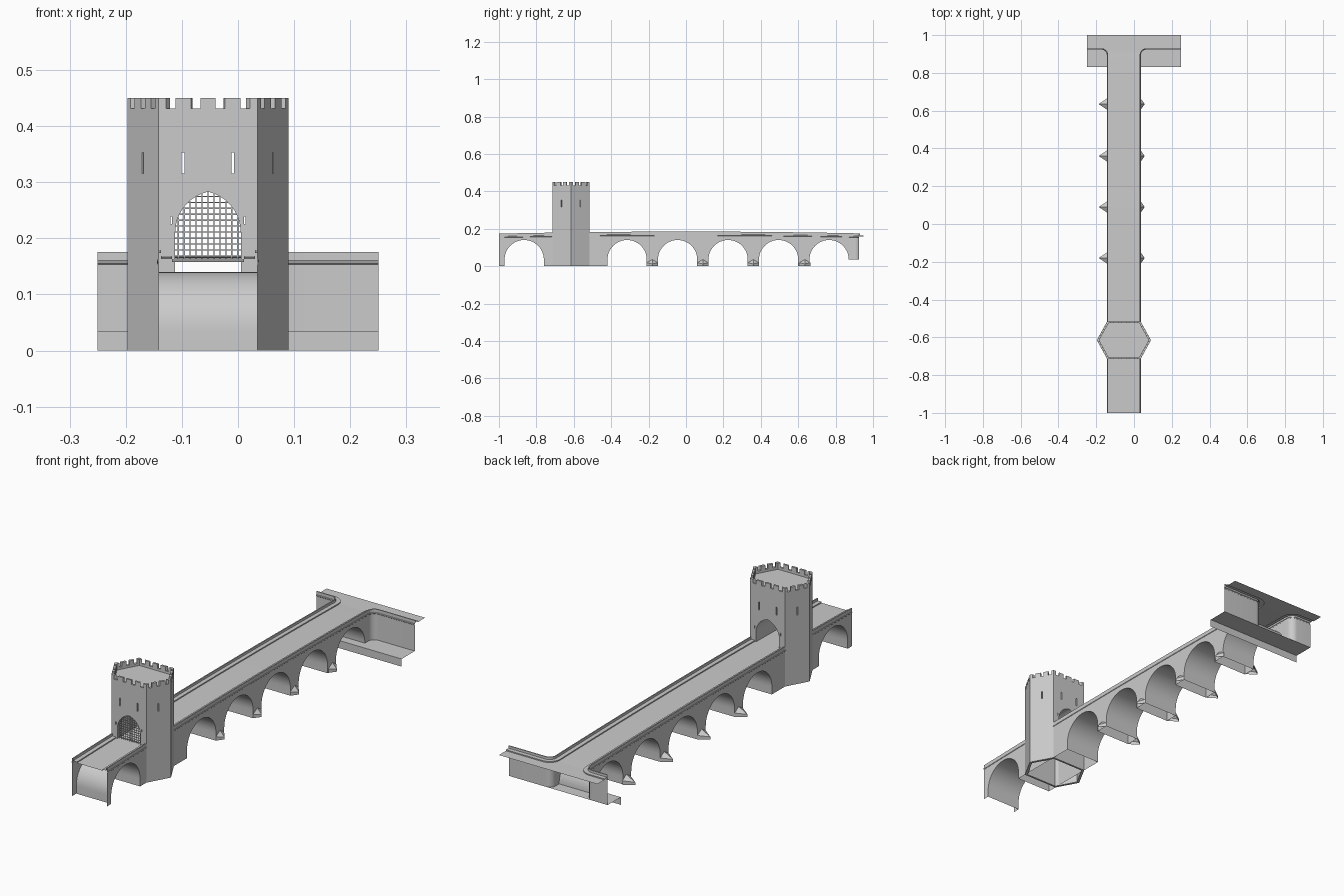
import bpy, bmesh
from math import sin, cos, pi, sqrt, atan2
from mathutils import Matrix, Vector

if "Cube" in bpy.data.objects:
    bpy.data.objects.remove(bpy.data.objects["Cube"])

XC, HW = -0.0535, 0.0885          # bridge centre line and half width
SPRING, R = 0.035, 0.105          # arch springing height and radius
CENTRES = [-0.865, -0.315, -0.045, 0.225, 0.495, 0.765]
YC = -0.615                       # tower centre
BEND = 0.03                       # rounded corner at the bank


def top(y):
    return 0.185 - 0.011 * y * y


def obj(name, verts, faces, smooth=False):
    me = bpy.data.meshes.new(name)
    me.from_pydata([tuple(v) for v in verts], [], faces)
    bm = bmesh.new()
    bm.from_mesh(me)
    bmesh.ops.remove_doubles(bm, verts=bm.verts, dist=1e-5)
    bmesh.ops.recalc_face_normals(bm, faces=bm.faces)
    bm.to_mesh(me)
    bm.free()
    o = bpy.data.objects.new(name, me)
    bpy.context.collection.objects.link(o)
    bpy.ops.object.select_all(action='DESELECT')
    o.select_set(True)
    bpy.context.view_layer.objects.active = o
    if smooth:
        bpy.ops.object.shade_smooth_by_angle(angle=0.6)
    return o


def loft(name, rows, smooth=False):
    """Quad sheet through rows of equally many points."""
    n = len(rows[0])
    faces = [(i * n + j, i * n + j + 1, (i + 1) * n + j + 1, (i + 1) * n + j)
             for i in range(len(rows) - 1) for j in range(n - 1)]
    return obj(name, [p for r in rows for p in r], faces, smooth)


def boxes(name, items):
    """Boxes from (centre, size, z rotation)."""
    bm = bmesh.new()
    for c, s, a in items:
        bmesh.ops.create_cube(bm, size=1, matrix=Matrix.Translation(c) @ Matrix.Rotation(a, 4, 'Z')
                              @ Matrix.Diagonal((*s, 1)))
    me = bpy.data.meshes.new(name)
    bm.to_mesh(me)
    bm.free()
    o = bpy.data.objects.new(name, me)
    bpy.context.collection.objects.link(o)
    return o


# Arch vaults, and the lower outline of the side walls
outline = [(-1, 0)]
for c in CENTRES:
    foot = SPRING if c > 0.7 else 0
    arc = [(c - R * cos(pi * i / 24), SPRING + R * sin(pi * i / 24)) for i in range(25)]
    curve = [(c - R, 0)] + arc + [(c + R, foot)]
    outline += curve
    loft("arch_vault", [[(XC - HW, y, z), (XC + HW, y, z)] for y, z in curve], True)
    if c == CENTRES[0]:
        outline += [(YC - 0.1, 0), (YC + 0.1, 0)]
outline.append((0.925 - BEND, SPRING))

for s in (-1, 1):
    xs = XC + s * HW

    def arc_pt(a, d):
        return (xs + s * BEND - s * (BEND + d) * cos(a), 0.925 - BEND + (BEND + d) * sin(a))

    angles = [pi / 2 * i / 8 for i in range(9)]
    # Side wall with arch openings, turning into the bank wall
    path = [(xs, y, z) for y, z in outline] + [(*arc_pt(a, 0), SPRING) for a in angles[1:]]
    path.append((s * 0.25, 0.925, SPRING))
    loft("side_wall", [[(x, y, z), (x, y, top(y) - 0.022)] for x, y, z in path], True)

    # String course, parapet and kerb swept along the deck edge
    section = [(0, -0.022), (-0.002, -0.02), (-0.002, -0.016), (0, -0.015), (0, 0), (0.005, 0),
               (0.005, -0.011), (0.024, -0.011), (0.024, -0.016)]
    ys = [-1 + (1.925 - BEND) * i / 32 for i in range(33)]
    rows = [[(xs - s * d, y, top(y) + h) for d, h in section] for y in ys]
    rows += [[(*arc_pt(a, d), top(0.925) + h) for d, h in section] for a in angles[1:]]
    rows.append([(s * 0.25, 0.925 + d, top(0.925) + h) for d, h in section])
    loft("parapet_and_kerb", rows, True)

    # Half of the roadway
    inner = [r[-1] for r in rows[:-1]]
    loft("roadway", [[p, (XC, p[1], p[2])] for p in inner], True)

    # Pointed cutwaters, larger on the left side
    dep = 0.045 if s < 0 else 0.022
    for y in (-0.18, 0.09, 0.36, 0.635):
        v = [(xs, y - 0.03, 0), (xs + s * dep, y, 0), (xs, y + 0.03, 0),
             (xs, y - 0.03, 0.018), (xs + s * dep, y, 0.012), (xs, y + 0.03, 0.018), (xs, y, 0.036)]
        obj("cutwater", v, [(0, 1, 4, 3), (1, 2, 5, 4), (3, 4, 6), (4, 5, 6)])

# Cross road and lower quay at the far bank
zr = top(0.925) - 0.016
loft("cross_road", [[(-0.25, y, zr), (0.25, y, zr)] for y in (0.949, 1)])
loft("quay", [[(-0.25, y, z), (0.25, y, z)] for y, z in ((0.83, 0), (0.83, SPRING), (0.925, SPRING))])

# Hexagonal tower: outer and inner rings
def hexagon(k, z):
    pts = [(-HW, -0.1), (HW, -0.1), (0.1435, 0), (HW, 0.1), (-HW, 0.1), (-0.1435, 0)]
    return [Vector((XC + k * x, YC + k * y, z)) for x, y in pts]

K, ZW = 0.91, 0.431
v = hexagon(1, 0) + hexagon(1, ZW) + hexagon(K, ZW) + hexagon(K, 0)
tower = obj("tower_wall", v, [(r * 6 + i, r * 6 + (i + 1) % 6, (r + 1) % 4 * 6 + (i + 1) % 6, (r + 1) % 4 * 6 + i)
                              for r in range(4) for i in range(6)])
obj("tower_roof", hexagon(0.93, 0.42), [range(6)])

# Pointed gateway profile
W, Z0, Z1, ZA = 0.0585, 0.13, 0.21, 0.283
RA = ((ZA - Z1) ** 2 + W * W) / (2 * W)


def gate_half(z):
    return W if z <= Z1 else max(0, sqrt(max(0, RA * RA - (z - Z1) ** 2)) - RA + W)


zs = [Z0] + [Z1 + (ZA - Z1) * sin(pi / 2 * i / 10) for i in range(11)]
gate = [(XC - gate_half(z), z) for z in zs] + [(XC + gate_half(z), z) for z in zs[-2::-1]]
n = len(gate)
cut_gate = obj("gate_cutter", [(x, y, z) for y in (YC - 0.2, YC + 0.2) for x, z in gate],
               [range(n), range(n, 2 * n)] + [(i, (i + 1) % n, n + (i + 1) % n, n + i) for i in range(n)])
loft("gate_passage", [[(x, YC - 0.098, z), (x, YC + 0.098, z)] for x, z in gate], True)

# Arrow slits, and merlons running round the corners
slits, mv, mf = [], [], []
lo, li, ho, hi = hexagon(1, ZW), hexagon(K, ZW), hexagon(1, 0.45), hexagon(K, 0.45)
for i in range(6):
    j = (i + 1) % 6
    long = i in (0, 3)
    d = lo[j] - lo[i]
    ang = atan2(d.y, d.x)
    for t in ((0.25, 0.75) if long else (0.5,)):
        p = lo[i].lerp(lo[j], t)
        slits.append(((p.x, p.y, 0.334), (0.005, 0.05, 0.037), ang))
    if long:
        for t in (-0.0655, 0.0655):
            slits.append(((XC + t, lo[i].y, 0.232), (0.003, 0.05, 0.013), 0))
    cnt = 4 if long else 3
    for k in range(cnt + 1):
        a, b = max(0, (k - 0.31) / cnt), min(1, (k + 0.31) / cnt)
        q = len(mv)
        for t in (a, b):
            mv += [r[i].lerp(r[j], t) for r in (lo, li, hi, ho)]
        mf += [(q + m, q + (m + 1) % 4, q + 4 + (m + 1) % 4, q + 4 + m) for m in range(4)]
        mf += [f for f, end in (((q, q + 1, q + 2, q + 3), a), ((q + 4, q + 5, q + 6, q + 7), b)) if 0 < end < 1]
obj("merlons", mv, mf)

cut_slits = boxes("slit_cutter", slits)
for c in (cut_gate, cut_slits):
    m = tower.modifiers.new("cut", 'BOOLEAN')
    m.operation, m.solver, m.object = 'DIFFERENCE', 'EXACT', c
    bpy.context.view_layer.objects.active = tower
    bpy.ops.object.modifier_apply(modifier=m.name)
    bpy.data.objects.remove(c)

# Portcullis bars clipped to the gateway
bars, B, P = [], 0.002, 0.0106
zb = top(YC - 0.1) - 0.016
for k in range(-5, 6):
    x = k * P
    h = max(z for z in [zb + i * 0.001 for i in range(125)] if gate_half(z) >= abs(x))
    bars.append(((XC + x, YC - 0.092, (zb + h) / 2), (B, B, h - zb), 0))
z = zb + P / 2
while z < ZA - 0.004:
    bars.append(((XC, YC - 0.092, z), (2 * gate_half(z), B, B), 0))
    z += P
boxes("portcullis", bars)
